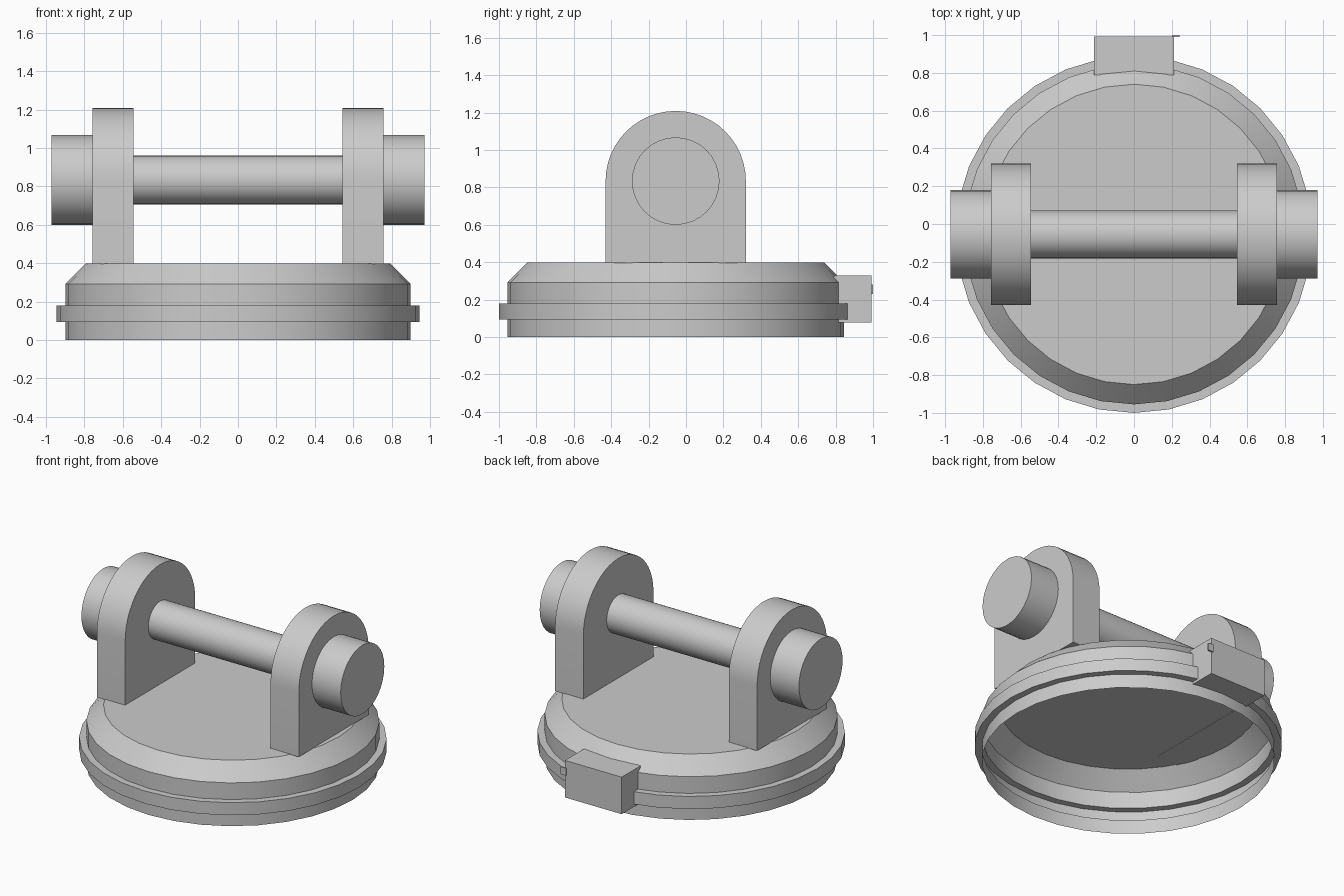
import bpy
import bmesh
from math import cos, sin, pi, radians
from mathutils import Matrix

cube = bpy.data.objects.get("Cube")
if cube:
    bpy.data.objects.remove(cube, do_unlink=True)

CY = -0.055      # centre line of the round body
AXLE_Z = 0.834   # height of the axle

grey = bpy.data.materials.new("plain grey")
grey.use_nodes = True
colour = (0.6, 0.6, 0.6, 1)
grey.diffuse_color = colour
grey.node_tree.nodes["Principled BSDF"].inputs["Base Color"].default_value = colour


def finish(name, bm, smooth=True):
    """Turn a bmesh into a named, coloured object."""
    mesh = bpy.data.meshes.new(name)
    bm.to_mesh(mesh)
    bm.free()
    mesh.materials.append(grey)
    obj = bpy.data.objects.new(name, mesh)
    bpy.context.collection.objects.link(obj)
    if smooth:
        bpy.ops.object.select_all(action='DESELECT')
        obj.select_set(True)
        bpy.context.view_layer.objects.active = obj
        bpy.ops.object.shade_smooth_by_angle(angle=radians(30))
    return obj


def lathe(name, profile, sides=32):
    """Thin shell turned around the vertical centre line, closed on top."""
    bm = bmesh.new()
    rings = [[bm.verts.new((r * cos(2 * pi * i / sides), CY + r * sin(2 * pi * i / sides), z))
              for i in range(sides)] for r, z in profile]
    for low, high in zip(rings, rings[1:]):
        for i in range(sides):
            j = (i + 1) % sides
            bm.faces.new((low[i], low[j], high[j], high[i]))
    bm.faces.new(rings[-1])
    return finish(name, bm)


def box(name, x, y, z):
    bm = bmesh.new()
    size = [b - a for a, b in (x, y, z)]
    middle = [(a + b) / 2 for a, b in (x, y, z)]
    bmesh.ops.create_cube(bm, size=1, matrix=Matrix.Translation(middle) @ Matrix.Diagonal((*size, 1)))
    return finish(name, bm, smooth=False)


def rod(name, x0, x1, radius, sides=32):
    """Cylinder lying along x on the axle line."""
    bm = bmesh.new()
    place = Matrix.Translation(((x0 + x1) / 2, CY, AXLE_Z)) @ Matrix.Rotation(pi / 2, 4, 'Y')
    bmesh.ops.create_cone(bm, cap_ends=True, segments=sides, radius1=radius, radius2=radius,
                          depth=abs(x1 - x0), matrix=place)
    return finish(name, bm)


def bracket(name, x0, x1, radius=0.375, foot=0.395, steps=24):
    """Upright plate with a round top."""
    outline = [(CY + radius, foot)]
    outline += [(CY + radius * cos(pi * i / steps), AXLE_Z + radius * sin(pi * i / steps))
                for i in range(steps + 1)]
    outline.append((CY - radius, foot))
    bm = bmesh.new()
    face = bm.faces.new([bm.verts.new((x0, y, z)) for y, z in outline])
    side = bmesh.ops.extrude_face_region(bm, geom=[face])
    moved = [v for v in side["geom"] if isinstance(v, bmesh.types.BMVert)]
    bmesh.ops.translate(bm, verts=moved, vec=(x1 - x0, 0, 0))
    bmesh.ops.recalc_face_normals(bm, faces=bm.faces)
    return finish(name, bm)


# Hollow lid with a raised band
lathe("lid", [(0.9, 0), (0.9, 0.095), (0.945, 0.095), (0.945, 0.18),
              (0.9, 0.18), (0.9, 0.293), (0.795, 0.398)])

# Hinge block and its small tab at the back
box("hinge_block", (-0.213, 0.213), (0.79, 0.993), (0.077, 0.328))
box("hinge_tab", (0.2, 0.24), (0.99, 1.0), (0.23, 0.28))

# Axle, brackets and end knobs
rod("axle", -0.56, 0.56, 0.127)
for label, s in (("left", 1), ("right", -1)):
    bracket(label + "_bracket", s * 0.545, s * 0.757)
    rod(label + "_knob", s * 0.75, s * 0.972, 0.234)
